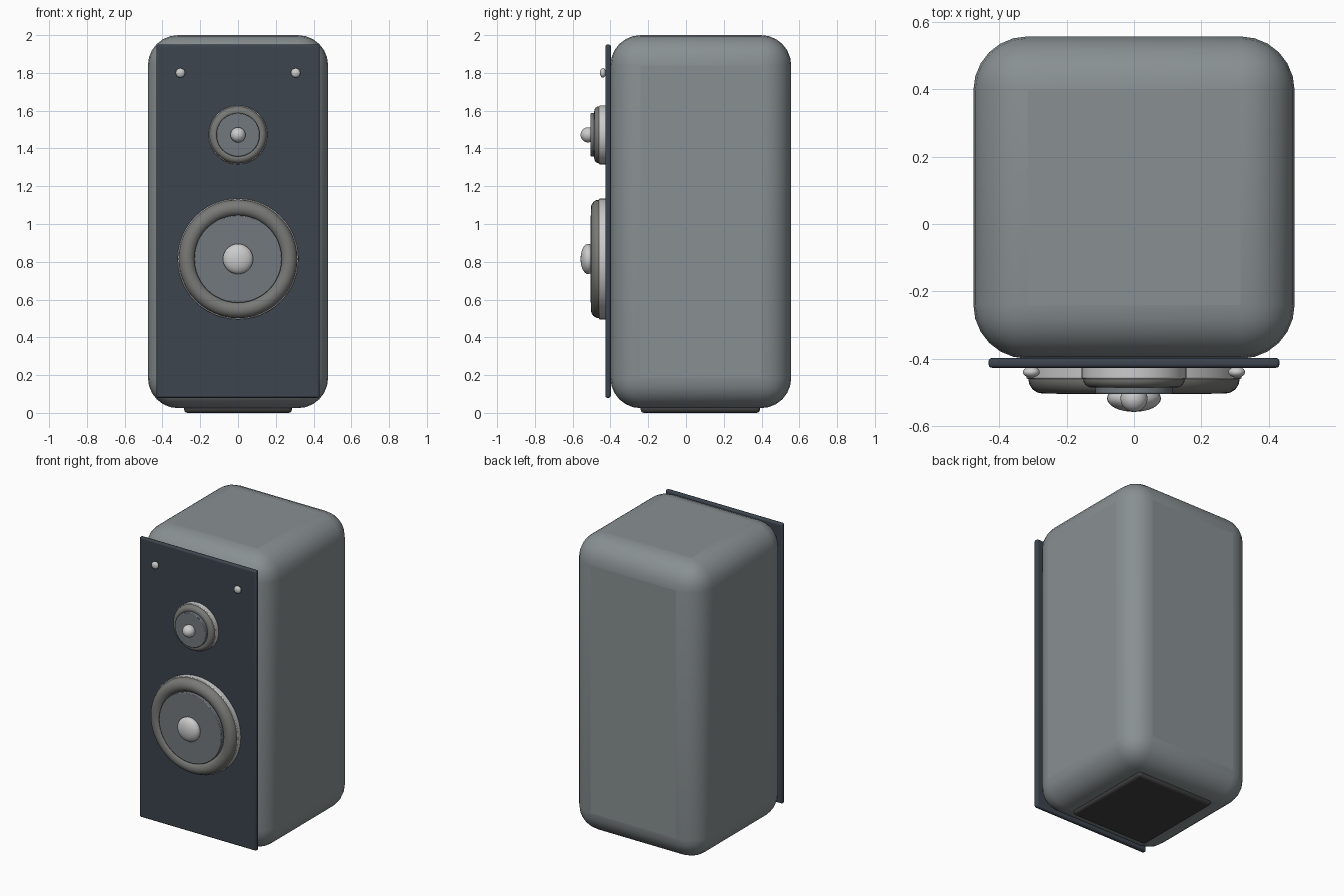
import bpy, math

if "Cube" in bpy.data.objects:
    bpy.data.objects.remove(bpy.data.objects["Cube"])

FRONT = (math.pi / 2, 0, 0)


def colour(name, rgb):
    m = bpy.data.materials.new(name)
    m.diffuse_color = (*rgb, 1)
    m.use_nodes = True
    m.node_tree.nodes["Principled BSDF"].inputs["Base Color"].default_value = m.diffuse_color
    return m


dark = colour("dark_panel", (0.045, 0.058, 0.075))
black = colour("dark_base", (0.05, 0.05, 0.05))
cone_grey = colour("cone_grey", (0.17, 0.19, 0.21))
ring_grey = colour("ring_grey", (0.19, 0.19, 0.185))
light = colour("light_metal", (0.55, 0.56, 0.57))
shell = colour("shell_grey", (0.25, 0.28, 0.29))


def finish(name, mat, bevel=0, segments=3):
    o = bpy.context.object
    o.name = name
    bpy.ops.object.transform_apply(location=False, rotation=True, scale=True)
    if mat:
        o.data.materials.append(mat)
    if bevel:
        b = o.modifiers.new("bevel", "BEVEL")
        b.width, b.segments = bevel, segments
    bpy.ops.object.shade_smooth_by_angle(angle=math.radians(35))
    return o


def box(name, lo, hi, mat, bevel, segments):
    bpy.ops.mesh.primitive_cube_add(size=1, location=[(a + b) / 2 for a, b in zip(lo, hi)])
    bpy.context.object.scale = [b - a for a, b in zip(lo, hi)]
    return finish(name, mat, bevel, segments)


def disc(name, z, r, y0, y1, mat):
    bpy.ops.mesh.primitive_cylinder_add(vertices=48, radius=r, depth=y1 - y0,
                                        location=(0, (y0 + y1) / 2, z), rotation=FRONT)
    return finish(name, mat, 0.004, 2)


def dome(name, x, y, z, r, ry, mat):
    bpy.ops.mesh.primitive_uv_sphere_add(segments=32, ring_count=16, radius=1,
                                         location=(x, y, z), rotation=FRONT)
    bpy.context.object.scale = (r, r, ry)
    return finish(name, mat)


def driver(name, z, flange, major, minor, cone, cap):
    # mounting flange, rubber surround, cone and centre cap
    disc(name + "_flange", z, flange, -0.46, -0.42, light)
    bpy.ops.mesh.primitive_torus_add(major_radius=major, minor_radius=minor, major_segments=48,
                                     minor_segments=16, location=(0, -0.46, z), rotation=FRONT)
    finish(name + "_surround", ring_grey)
    disc(name + "_cone", z, cone, -0.505, -0.43, cone_grey)
    dome(name + "_cap", 0, -0.518, z, cap, 0.04, light)


# cabinet, front baffle and base
box("cabinet", (-0.477, -0.40, 0.025), (0.477, 0.557, 2.0), shell, 0.16, 6)
box("front_baffle", (-0.432, -0.427, 0.08), (0.432, -0.398, 1.95), dark, 0.01, 3)
box("base_pad", (-0.285, -0.24, 0.0), (0.285, 0.392, 0.05), black, 0.018, 3)

# speaker drivers
driver("woofer", 0.815, 0.32, 0.27, 0.044, 0.232, 0.08)
driver("tweeter", 1.472, 0.156, 0.125, 0.026, 0.115, 0.04)

# screws in the upper corners
for side, x in (("left", -0.305), ("right", 0.305)):
    dome("screw_" + side, x, -0.44, 1.80, 0.025, 0.016, light)
